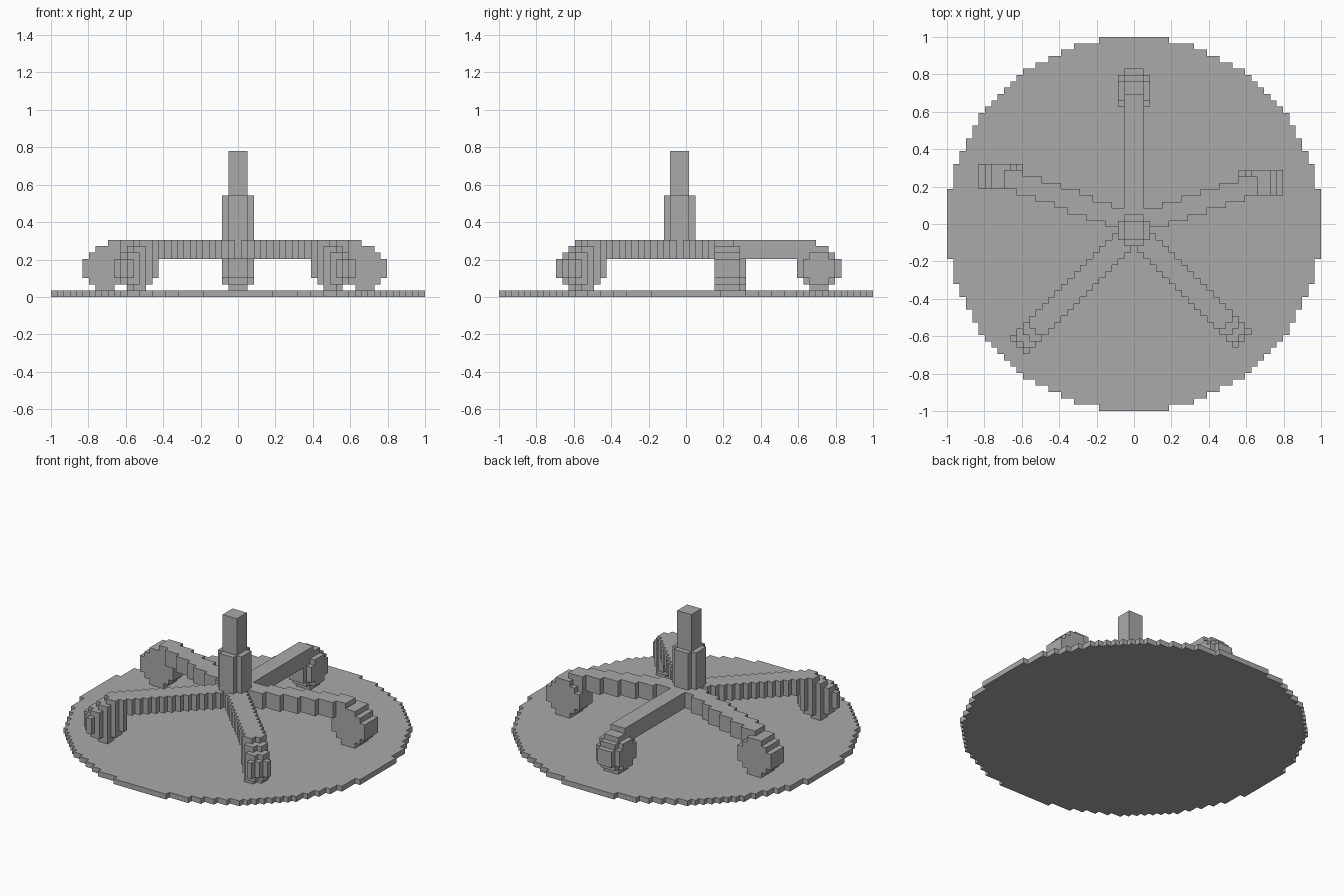
import bpy, bmesh
from mathutils import Vector

cube = bpy.data.objects.get("Cube")
if cube:
    bpy.data.objects.remove(cube)

S = 2 / 59  # size of one block
SPAN = range(-29, 30)

grey = bpy.data.materials.new("plain_grey")
grey.use_nodes = True
grey.diffuse_color = (0.4, 0.4, 0.4, 1)
grey.node_tree.nodes["Principled BSDF"].inputs["Base Color"].default_value = (0.4, 0.4, 0.4, 1)


def block_part(name, layers, rule):
    """Stack blocks wherever rule(x, y, layer) holds and keep the outer faces."""
    cells = {(x, y, k) for k in layers for x in SPAN for y in SPAN if rule(x, y, k)}
    bm = bmesh.new()
    corners = {}

    def corner(p):
        key = tuple(round(c * 2) for c in p)
        if key not in corners:
            corners[key] = bm.verts.new(p * S)
        return corners[key]

    for cell in cells:
        centre = Vector(cell) + Vector((0, 0, 0.5))
        for axis in range(3):
            for side in (-1, 1):
                step = Vector((0, 0, 0))
                step[axis] = side
                if tuple(int(a + b) for a, b in zip(cell, step)) in cells:
                    continue
                a, b = Vector((0, 0, 0)), Vector((0, 0, 0))
                a[(axis + 1) % 3] = 0.5
                b[(axis + 2) % 3] = 0.5 * side
                mid = centre + step / 2
                bm.faces.new([corner(mid + o) for o in (-a - b, a - b, a + b, b - a)])
    # Merge flat runs of blocks into single faces
    bmesh.ops.dissolve_limit(bm, angle_limit=0.01, verts=bm.verts, edges=bm.edges)
    mesh = bpy.data.meshes.new(name)
    bm.to_mesh(mesh)
    bm.free()
    mesh.materials.append(grey)
    obj = bpy.data.objects.new(name, mesh)
    bpy.context.collection.objects.link(obj)


def along_across(x, y, origin, direction):
    """Distances along and across a direction in plan."""
    d = Vector(direction).normalized()
    px, py = x - origin[0], y - origin[1]
    return px * d.x + py * d.y, abs(px * d.y - py * d.x)


def arm(name, start, end):
    direction = (end[0] - start[0], end[1] - start[1])
    length = Vector(direction).length

    def rule(x, y, k):
        u, v = along_across(x, y, start, direction)
        return 0 <= u <= length - 0.6 and v <= 1.6
    block_part(name, range(6, 9), rule)


def wheel(name, centre, direction, half_width, rounded=False):
    def rule(x, y, k):
        u, v = along_across(x, y, centre, direction)
        radius_sq = 5.1 if rounded and v > 1.5 else 10.1
        return v <= half_width and u * u + (k - 4) ** 2 <= radius_sq
    block_part(name, range(1, 8), rule)


# Round floor plate
block_part("floor_plate", range(1), lambda x, y, k: x * x + y * y <= 29.5 ** 2)

# Centre post: thick sleeve with cut corners, thin square column above
block_part("post_sleeve", range(6, 16), lambda x, y, k: x * x + (y + 1) ** 2 <= 5)
block_part("post_column", range(16, 23), lambda x, y, k: abs(x) <= 1 and abs(y + 1) <= 1)

# Five arms, each ending on a caster wheel
LEGS = [
    # name, arm start, wheel centre, wheel direction, half width, rounded
    ("back", (0, -1), (0, 21), (0, 1), 2, True),
    ("left", (0, -0.2), (20, 6.5), (1, 0), 1.5, False),
    ("right", (0, 0.2), (-21, 7.5), (1, 0), 1.5, False),
    ("front_left", (0, -1), (15, -16), (1, -1), 2, False),
    ("front_right", (0, -1), (-16, -17), (1, 1), 2, False),
]
for name, start, centre, direction, half_width, rounded in LEGS:
    arm(name + "_arm", start, centre)
    wheel(name + "_wheel", centre, direction, half_width, rounded)
